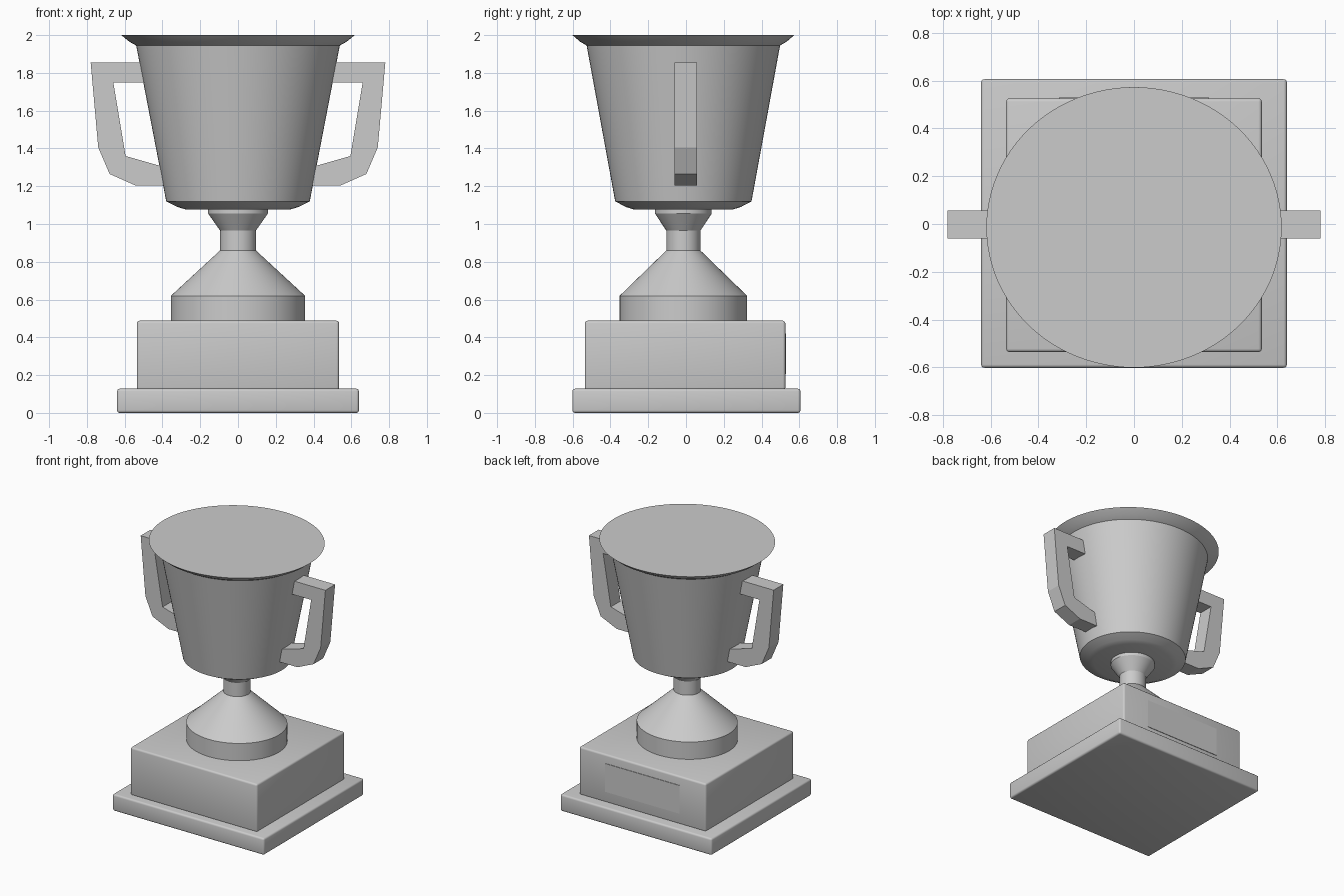
import bpy, bmesh, math

cube = bpy.data.objects.get("Cube")
if cube:
    bpy.data.objects.remove(cube, do_unlink=True)

grey = bpy.data.materials.new("plain_grey")
grey.use_nodes = True
COLOUR = (0.6, 0.6, 0.6, 1)
grey.diffuse_color = COLOUR
grey.node_tree.nodes["Principled BSDF"].inputs["Base Color"].default_value = COLOUR


def make_object(name, bm, smooth=None):
    bmesh.ops.recalc_face_normals(bm, faces=bm.faces)
    mesh = bpy.data.meshes.new(name)
    bm.to_mesh(mesh)
    bm.free()
    mesh.materials.append(grey)
    obj = bpy.data.objects.new(name, mesh)
    bpy.context.collection.objects.link(obj)
    if smooth:
        bpy.ops.object.select_all(action='DESELECT')
        obj.select_set(True)
        bpy.context.view_layer.objects.active = obj
        bpy.ops.object.shade_smooth_by_angle(angle=math.radians(smooth))
    return obj


def box(name, low, high, bevel=0):
    bm = bmesh.new()
    bmesh.ops.create_cube(bm, size=1)
    for v in bm.verts:
        v.co = [(a + b) / 2 + c * (b - a) for a, b, c in zip(low, high, v.co)]
    if bevel:
        bmesh.ops.bevel(bm, geom=bm.edges[:], offset=bevel, segments=3,
                        profile=0.5, affect='EDGES')
    return make_object(name, bm, 35 if bevel else None)


def lathe(name, profile, sides=96, depth=0.95, centre_y=-0.014):
    """Capped turned solid, slightly narrower front to back."""
    bm = bmesh.new()
    rings = []
    for r, z in profile:
        angles = [math.tau * i / sides for i in range(sides)]
        rings.append([bm.verts.new((r * math.cos(a), centre_y + r * depth * math.sin(a), z))
                      for a in angles])
    for lower, upper in zip(rings, rings[1:]):
        for i in range(sides):
            j = (i + 1) % sides
            bm.faces.new((lower[i], lower[j], upper[j], upper[i]))
    bm.faces.new(rings[0][::-1])
    bm.faces.new(rings[-1])
    return make_object(name, bm, 20)


def handle(name, side):
    """Angular loop extruded front to back, ends buried in the cup."""
    outline = [(0.45, 1.855), (0.78, 1.855), (0.74, 1.405), (0.68, 1.265),
               (0.545, 1.205), (0.36, 1.205), (0.36, 1.295), (0.42, 1.31),
               (0.595, 1.36), (0.66, 1.75), (0.45, 1.75)]
    bm = bmesh.new()
    face = bm.faces.new([bm.verts.new((side * x, -0.06, z)) for x, z in outline])
    extruded = bmesh.ops.extrude_face_region(bm, geom=[face])["geom"]
    for v in extruded:
        if isinstance(v, bmesh.types.BMVert):
            v.co.y = 0.057
    return make_object(name, bm)


# Square base and plinth
box("base_slab", (-0.64, -0.602, 0), (0.64, 0.606, 0.128), 0.014)
box("plinth", (-0.535, -0.536, 0.12), (0.535, 0.526, 0.488), 0.014)
box("back_plate", (-0.315, 0.522, 0.205), (0.315, 0.53, 0.42))

# Turned foot and stem
lathe("stem", [(0.355, 0.48), (0.355, 0.62), (0.095, 0.86), (0.095, 0.965),
               (0.158, 1.055), (0.158, 1.085)])

# Closed cup with flared rim
lathe("cup", [(0.28, 1.078), (0.32, 1.09), (0.38, 1.12), (0.539, 1.945),
              (0.575, 1.965), (0.618, 2.0)])

for label, sign in (("left", 1), ("right", -1)):
    handle(label + "_handle", sign)
